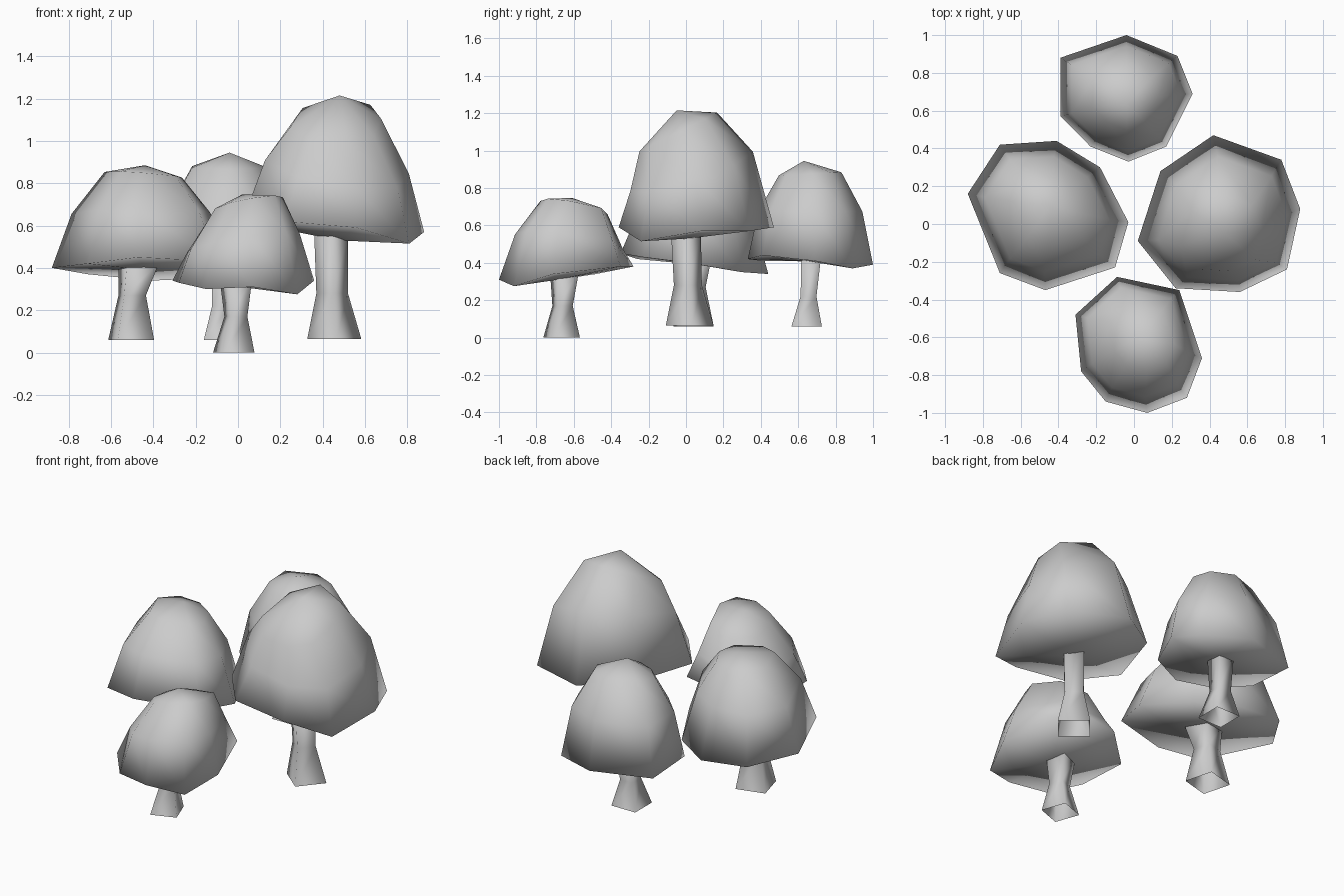
import bpy, bmesh, math

if "Cube" in bpy.data.objects:
    bpy.data.objects.remove(bpy.data.objects["Cube"])


def make_mesh(name, rings, start, end):
    """Smooth shaded skin over stacked rings, closed by a point where given."""
    bm = bmesh.new()
    loops = [[bm.verts.new(p) for p in ring] for ring in rings]
    n = len(loops[0])
    for a, b in zip(loops, loops[1:]):
        for i in range(n):
            j = (i + 1) % n
            bm.faces.new((a[i], a[j], b[j], b[i]))
    for loop, tip in ((loops[0], start), (loops[-1], end)):
        if tip is None:
            continue
        v = bm.verts.new(tip)
        for i in range(n):
            bm.faces.new((loop[i], loop[(i + 1) % n], v))
    bmesh.ops.recalc_face_normals(bm, faces=bm.faces)
    for f in bm.faces:
        f.smooth = True
    me = bpy.data.meshes.new(name)
    bm.to_mesh(me)
    bm.free()
    ob = bpy.data.objects.new(name, me)
    bpy.context.collection.objects.link(ob)
    return ob


def cap(name, rim, apex, levels, under_z):
    """Dome: scaled copies of the irregular rim, each level being
    (scale, centre x, centre y, height, slope along x, slope along y)."""
    cx = sum(p[0] for p in rim) / len(rim)
    cy = sum(p[1] for p in rim) / len(rim)
    rings = [rim]
    for s, lx, ly, lz, tx, ty in levels:
        ring = []
        for x, y, z in rim:
            dx, dy = (x - cx) * s, (y - cy) * s
            ring.append((lx + dx, ly + dy, lz + tx * dx + ty * dy))
        rings.append(ring)
    make_mesh(name, rings, (cx, cy, under_z), apex)


def stem(name, sections, turn):
    """Four-sided waisted stalk, open below; sections are (x, y, z, radius)."""
    rings = [[(x + r * math.cos(math.radians(turn + 90 * k)),
               y + r * math.sin(math.radians(turn + 90 * k)), z)
              for k in range(4)] for x, y, z, r in sections]
    make_mesh(name, rings, None, sections[-1][:3])


# left mushroom
cap("left_cap",
    [(-.88, .16, .40), (-.71, .42, .37), (-.41, .44, .34), (-.18, .30, .35),
     (-.03, .01, .40), (-.10, -.23, .43), (-.47, -.35, .45), (-.71, -.26, .42)],
    (-.44, .10, .885),
    [(.77, -.445, .065, .66, 0, -.06), (.43, -.44, .075, .84, -.08, -.05)], .39)
stem("left_stem", [(-.505, .04, .06, .125), (-.50, .04, .27, .075),
                   (-.47, .04, .42, .11)], 60)

# back mushroom
cap("back_cap",
    [(-.04, 1.0, .39), (.23, .89, .37), (.31, .69, .41), (.17, .41, .44),
     (-.03, .33, .42), (-.23, .41, .41), (-.39, .57, .41), (-.39, .88, .39)],
    (-.04, .63, .945),
    [(.83, -.045, .65, .675, 0, 0), (.5, -.045, .655, .875, 0, .05)], .41)
stem("back_stem", [(-.08, .645, .06, .115), (-.08, .655, .22, .06),
                   (-.07, .67, .44, .075)], 45)

# right mushroom
cap("right_cap",
    [(.42, .47, .59), (.78, .34, .57), (.88, .08, .57), (.81, -.24, .515),
     (.56, -.36, .59), (.22, -.34, .62), (.02, -.09, .62), (.14, .28, .62)],
    (.48, -.05, 1.215),
    [(.79, .49, 0, .88, -.15, .3), (.5, .475, -.06, 1.09, 0, .5)], .53)
stem("right_stem", [(.455, .02, .065, .128), (.445, .01, .28, .075),
                    (.44, 0, .56, .08)], 5)

# front mushroom
cap("front_cap",
    [(-.31, -.48, .34), (-.09, -.28, .38), (.24, -.35, .38), (.36, -.71, .34),
     (.28, -.92, .275), (.07, -1.0, .31), (-.15, -.94, .30), (-.28, -.78, .33)],
    (.02, -.61, .747),
    [(.8, .015, -.66, .52, .15, -.1), (.5, .04, -.62, .70, .18, -.16)], .31)
stem("front_stem", [(-.02, -.665, 0, .108), (-.01, -.66, .17, .06),
                    (-.01, -.65, .35, .085)], 65)
